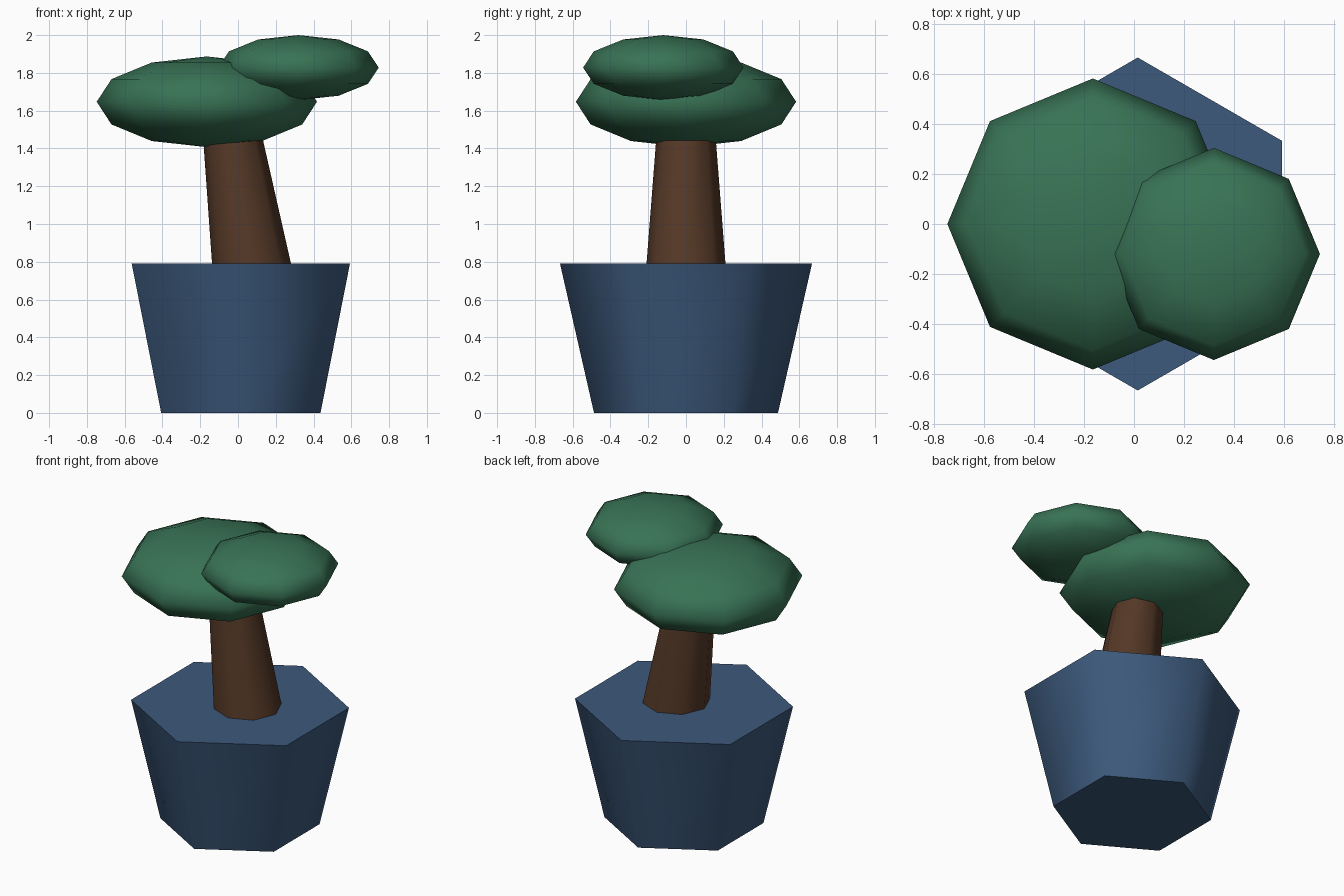
import bpy, bmesh, math

if "Cube" in bpy.data.objects:
    bpy.data.objects.remove(bpy.data.objects["Cube"])


def material(name, rgb):
    m = bpy.data.materials.new(name)
    m.diffuse_color = (*rgb, 1)
    m.use_nodes = True
    m.node_tree.nodes["Principled BSDF"].inputs["Base Color"].default_value = m.diffuse_color
    return m


def finish(obj, mat, angle):
    obj.data.materials.append(mat)
    bpy.ops.object.select_all(action='DESELECT')
    obj.select_set(True)
    bpy.context.view_layer.objects.active = obj
    bpy.ops.object.shade_smooth_by_angle(angle=math.radians(angle))


def frustum(name, sides, rings, start, mat):
    """Capped loft through (x, z, radius) rings."""
    bm = bmesh.new()
    loops = []
    for x, z, r in rings:
        angles = [start + math.tau * i / sides for i in range(sides)]
        loops.append([bm.verts.new((x + r * math.cos(a), r * math.sin(a), z)) for a in angles])
    for lo, hi in zip(loops, loops[1:]):
        for i in range(sides):
            j = (i + 1) % sides
            bm.faces.new((lo[i], lo[j], hi[j], hi[i]))
    bm.faces.new(loops[0][::-1])
    bm.faces.new(loops[-1])
    mesh = bpy.data.meshes.new(name)
    bm.to_mesh(mesh)
    bm.free()
    obj = bpy.data.objects.new(name, mesh)
    bpy.context.collection.objects.link(obj)
    finish(obj, mat, 65)


def foliage(name, centre, radius, half_height, mat):
    bpy.ops.mesh.primitive_uv_sphere_add(segments=8, ring_count=6, radius=1, location=centre)
    obj = bpy.context.object
    obj.name = name
    obj.scale = (radius, radius, half_height)
    bpy.ops.object.transform_apply(location=False, rotation=False, scale=True)
    finish(obj, mat, 80)


blue = material("pot_blue", (0.045, 0.10, 0.20))
brown = material("bark_brown", (0.09, 0.04, 0.02))
green = material("leaf_green", (0.04, 0.17, 0.09))

# Hexagonal pot, corners on the y axis
frustum("pot", 6, [(0.015, 0, 0.487), (0.015, 0.79, 0.667)], math.pi / 2, blue)

# Leaning, tapered trunk
frustum("trunk", 8, [(0.085, 0.70, 0.216), (-0.049, 1.60, 0.146)], 0, brown)

# Flattened leaf crowns
foliage("large_crown", (-0.165, 0, 1.647), 0.583, 0.24, green)
foliage("small_crown", (0.32, -0.12, 1.828), 0.425, 0.172, green)
